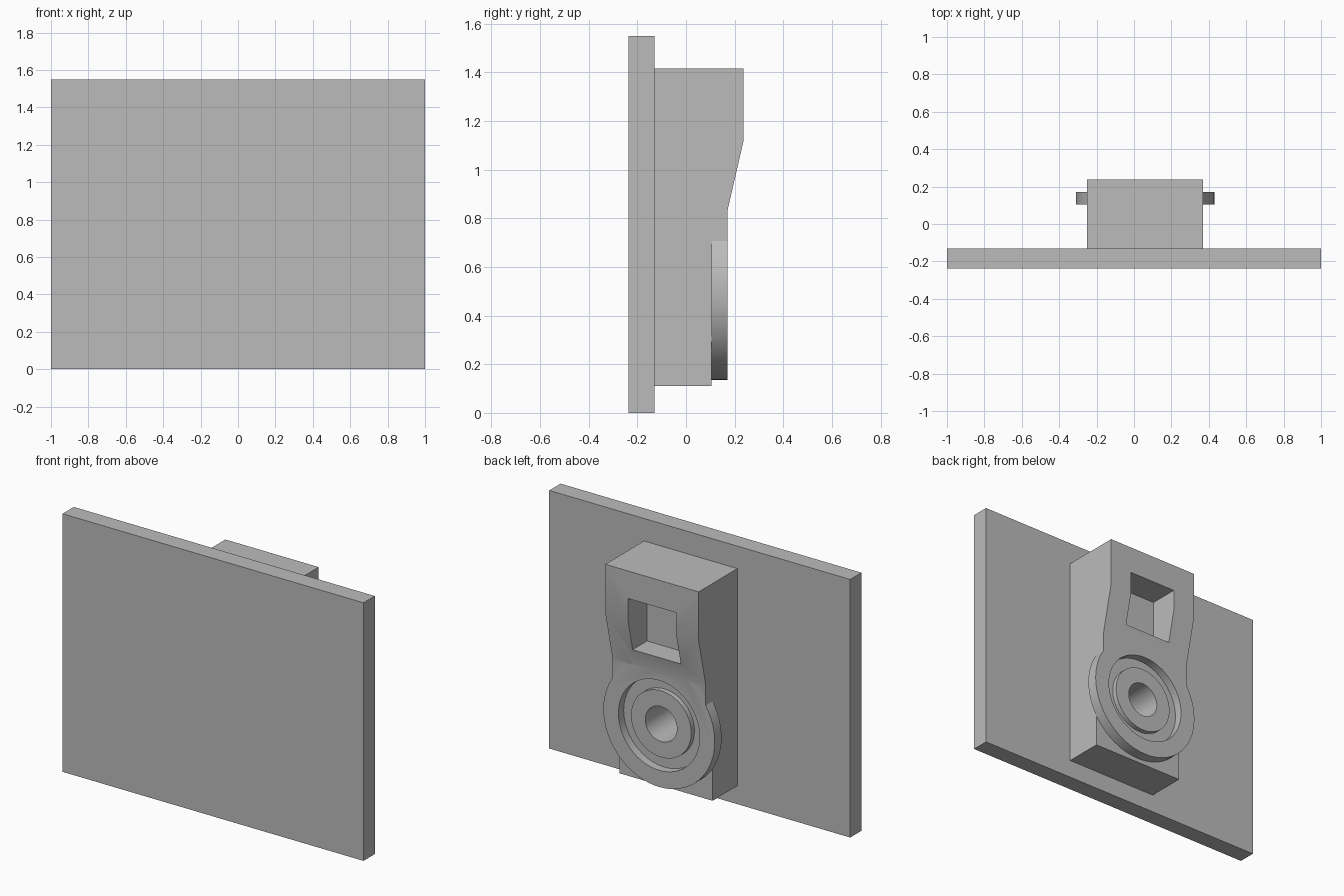
import bpy, bmesh, math
from mathutils import Matrix

if "Cube" in bpy.data.objects:
    bpy.data.objects.remove(bpy.data.objects["Cube"])

grey = bpy.data.materials.new("plain_grey")
grey.use_nodes = True
grey.diffuse_color = (0.5, 0.5, 0.5, 1)
grey.node_tree.nodes["Principled BSDF"].inputs["Base Color"].default_value = (0.5, 0.5, 0.5, 1)

MID_X, HUB_Z = 0.06, 0.505      # centre line of the housing, height of the hub
BACK, FACE = -0.13, 0.17        # plate surface, face of the round rim


def finish(name, bm):
    bmesh.ops.recalc_face_normals(bm, faces=bm.faces)
    mesh = bpy.data.meshes.new(name)
    bm.to_mesh(mesh)
    bm.free()
    mesh.materials.append(grey)
    obj = bpy.data.objects.new(name, mesh)
    bpy.context.collection.objects.link(obj)
    return obj


def extrude_x(name, profile, x0, x1):
    """Sweep a (y, z) outline from x0 to x1."""
    bm = bmesh.new()
    face = bm.faces.new([bm.verts.new((x0, y, z)) for y, z in profile])
    new = bmesh.ops.extrude_face_region(bm, geom=[face])["geom"]
    verts = [v for v in new if isinstance(v, bmesh.types.BMVert)]
    bmesh.ops.translate(bm, verts=verts, vec=(x1 - x0, 0, 0))
    return finish(name, bm)


def box(name, x0, x1, y0, y1, z0, z1):
    return extrude_x(name, [(y0, z0), (y1, z0), (y1, z1), (y0, z1)], x0, x1)


def disc(name, radius, y0, y1):
    """Cylinder along y, centred on the hub."""
    bm = bmesh.new()
    place = Matrix.Translation((MID_X, (y0 + y1) / 2, HUB_Z)) @ Matrix.Rotation(math.pi / 2, 4, "X")
    bmesh.ops.create_cone(bm, cap_ends=True, segments=64, radius1=radius,
                          radius2=radius, depth=y1 - y0, matrix=place)
    return finish(name, bm)


def combine(obj, tool, operation):
    mod = obj.modifiers.new(operation.lower(), "BOOLEAN")
    mod.object, mod.operation, mod.solver = tool, operation, "EXACT"
    bpy.context.view_layer.objects.active = obj
    bpy.ops.object.modifier_apply(modifier=mod.name)
    bpy.data.objects.remove(tool)


# Flat panel
box("panel", -1, 1, -0.237, BACK, 0, 1.55)

# Housing: stepped at the hub, sloping out to a thicker top
housing = extrude_x("housing", [
    (BACK, 0.11), (0.105, 0.11), (0.105, HUB_Z), (FACE, HUB_Z),
    (FACE, 0.83), (0.237, 1.12), (0.237, 1.415), (BACK, 1.415)],
    MID_X - 0.31, MID_X + 0.31)

# Round rim, sunken ring, raised boss and bore
combine(housing, disc("rim", 0.37, 0.105, FACE), "UNION")
combine(housing, disc("ring_cutter", 0.27, 0.12, 0.3), "DIFFERENCE")
combine(housing, disc("boss", 0.2, 0.1, 0.15), "UNION")
combine(housing, disc("bore_cutter", 0.105, -0.2, 0.3), "DIFFERENCE")

# Square pocket in the upper part
combine(housing, box("pocket_cutter", MID_X - 0.16, MID_X + 0.16, 0.055, 0.4, 0.925, 1.25),
        "DIFFERENCE")

# Smooth the round walls and the gentle slope, keep corners crisp
bpy.ops.object.select_all(action="DESELECT")
housing.select_set(True)
bpy.context.view_layer.objects.active = housing
bpy.ops.object.shade_smooth_by_angle(angle=math.radians(30))
